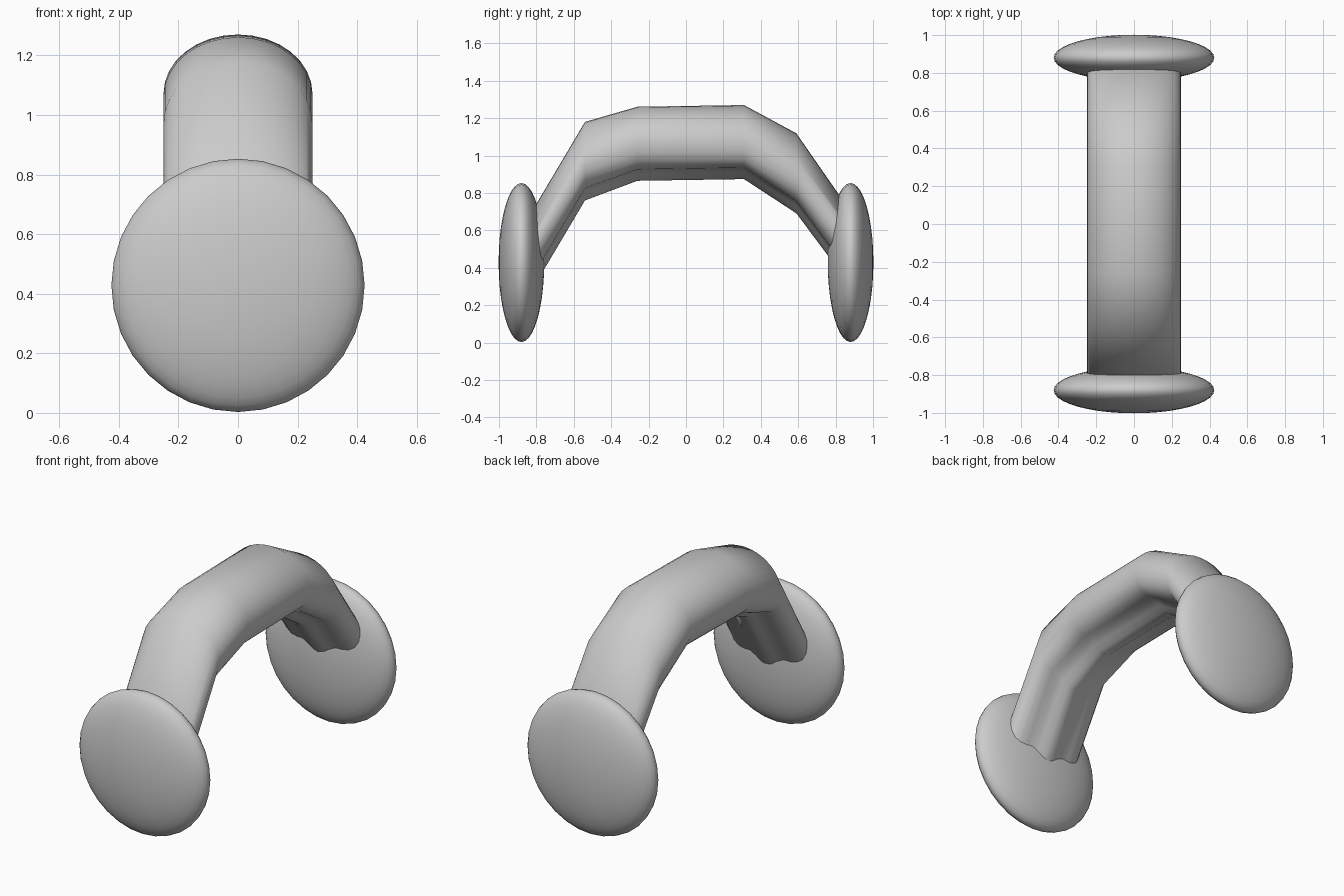
import bpy, bmesh, math

if "Cube" in bpy.data.objects:
    bpy.data.objects.remove(bpy.data.objects["Cube"])

def finish(name, bm, angle):
    bmesh.ops.recalc_face_normals(bm, faces=bm.faces)
    me = bpy.data.meshes.new(name)
    bm.to_mesh(me)
    bm.free()
    ob = bpy.data.objects.new(name, me)
    bpy.context.collection.objects.link(ob)
    bpy.context.view_layer.objects.active = ob
    ob.select_set(True)
    bpy.ops.object.shade_smooth_by_angle(angle=math.radians(angle))
    ob.select_set(False)
    return ob

# Handle cross-section: domed top, straight sides, shallow keel underneath
dome = [(0.25 * math.cos(a), 0.2 * math.sin(a))
        for a in [math.pi * i / 16 for i in range(17)]]
under = [(-0.245, -0.05), (-0.225, -0.095), (-0.19, -0.125), (-0.15, -0.138),
         (-0.11, -0.142), (-0.07, -0.165), (-0.035, -0.19)]
section = dome + under + [(0, -0.2)] + [(-x, z) for x, z in reversed(under)]

# Arched handle swept along a polyline, with upright rings (y, z, height scale)
path = [(-0.86, 0.43, 1.05), (-0.54, 0.97, 1.05), (-0.26, 1.063, 0.99),
        (0.31, 1.072, 0.99), (0.59, 0.905, 1.07), (0.86, 0.53, 1.0)]
bm = bmesh.new()
rings = [[bm.verts.new((x, y, z + h * s)) for x, h in section] for y, z, s in path]
n = len(section)
for a, b in zip(rings, rings[1:]):
    for i in range(n):
        j = (i + 1) % n
        bm.faces.new((a[i], a[j], b[j], b[i]))
bm.faces.new(rings[0])
bm.faces.new(rings[-1])
finish("arched_handle", bm, 50)

# Flattened round pads at both ends
for name, y in (("front_pad", -0.88), ("back_pad", 0.88)):
    bm = bmesh.new()
    bmesh.ops.create_uvsphere(bm, u_segments=32, v_segments=20, radius=1)
    for v in bm.verts:
        x, py, z = v.co
        v.co = (0.425 * x, y + 0.122 * z, 0.428 + 0.425 * py)
    finish(name, bm, 60)
